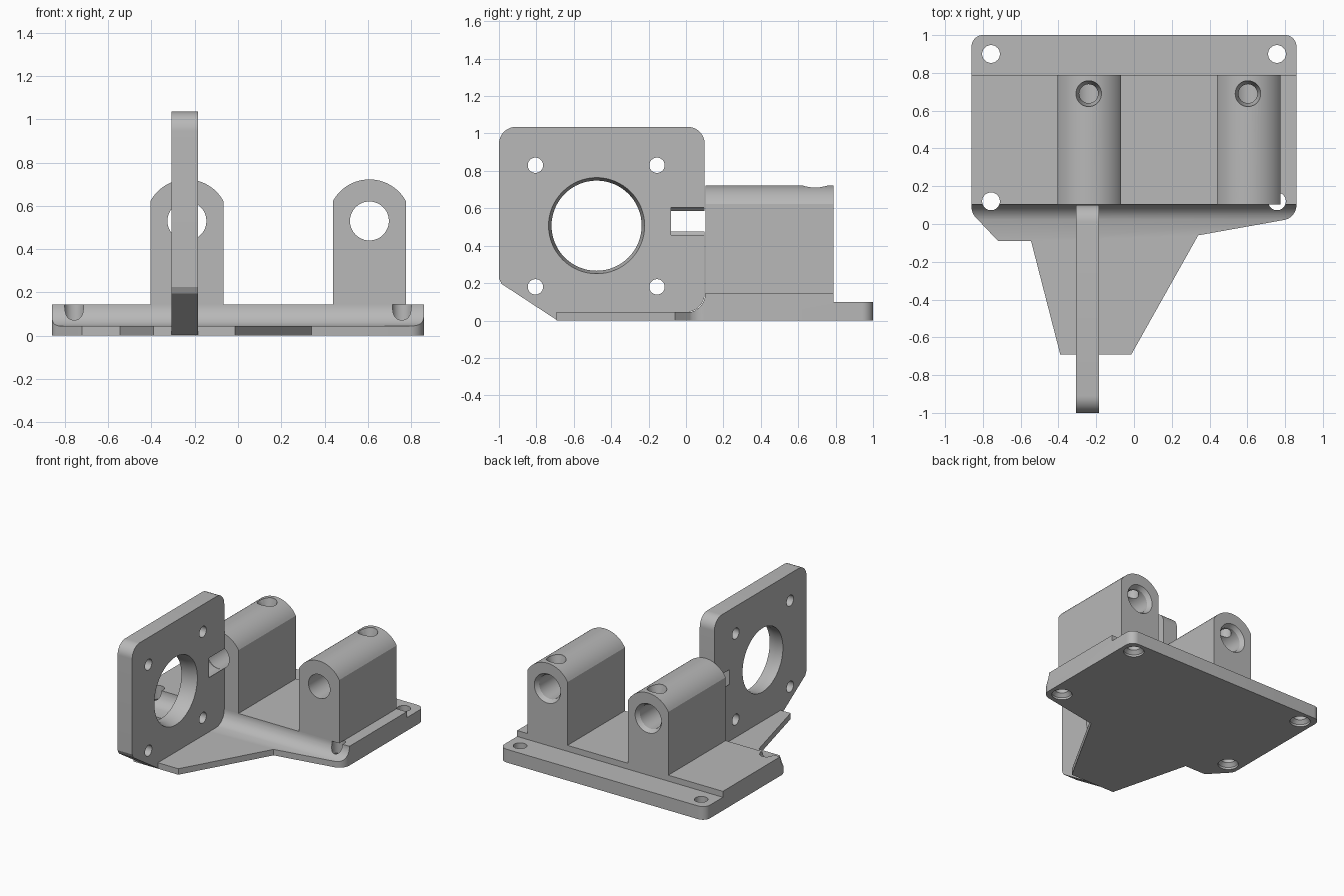
import bpy
import bmesh
from math import sin, cos, pi, radians, sqrt
from mathutils import Vector

old = bpy.data.objects.get("Cube")
if old:
    bpy.data.objects.remove(old, do_unlink=True)

grey = bpy.data.materials.new("plain grey")
grey.use_nodes = True
grey.diffuse_color = (0.48, 0.48, 0.48, 1)
grey.node_tree.nodes["Principled BSDF"].inputs["Base Color"].default_value = (0.48, 0.48, 0.48, 1)


def place(axis, u, v, t):
    return Vector({"X": (t, u, v), "Y": (u, t, v), "Z": (u, v, t)}[axis])


def arc(cx, cy, r, start, end, n=12):
    angles = [radians(start + (end - start) * i / n) for i in range(n + 1)]
    return [(cx + r * cos(a), cy + r * sin(a)) for a in angles]


def loft(name, axis, rings):
    """Solid through a list of (position along axis, outline)."""
    bm = bmesh.new()
    loops = [[bm.verts.new(place(axis, u, v, t)) for u, v in pts] for t, pts in rings]
    for a, b in zip(loops, loops[1:]):
        n = len(a)
        for i in range(n):
            j = (i + 1) % n
            bm.faces.new((a[i], a[j], b[j], b[i]))
    bm.faces.new(loops[0])
    bm.faces.new(loops[-1])
    bmesh.ops.recalc_face_normals(bm, faces=bm.faces)
    mesh = bpy.data.meshes.new(name)
    bm.to_mesh(mesh)
    bm.free()
    mesh.materials.append(grey)
    obj = bpy.data.objects.new(name, mesh)
    bpy.context.collection.objects.link(obj)
    return obj


def prism(name, axis, pts, start, end):
    return loft(name, axis, [(start, pts), (end, pts)])


def drill(axis, u, v, steps, sides=48):
    """Round cutter with a radius for each position along its axis."""
    return loft("cutter", axis, [(t, arc(u, v, r, 0, 360 - 360 / sides, sides - 1)) for t, r in steps])


def activate(obj):
    bpy.ops.object.select_all(action="DESELECT")
    obj.select_set(True)
    bpy.context.view_layer.objects.active = obj


def carve(obj, cutters):
    activate(obj)
    for cutter in cutters:
        mod = obj.modifiers.new("cut", "BOOLEAN")
        mod.operation = "DIFFERENCE"
        mod.solver = "EXACT"
        mod.object = cutter
        bpy.ops.object.modifier_apply(modifier=mod.name)
        bpy.data.objects.remove(cutter, do_unlink=True)
    bpy.ops.object.shade_smooth_by_angle(angle=radians(25))


# Shared positions
FRONT, BACK = 0.103, 0.788
DECK, FLOOR = 0.145, 0.045
ROD_Z, ROD_R = 0.53, 0.09
ROD_X = (-0.236, 0.607)

# Base plate: rounded rear corners, tapering tongue in front
outline = (arc(0.8, 0.94, 0.06, 0, 90) + arc(-0.8, 0.94, 0.06, 90, 180)
           + arc(-0.78, 0.09, 0.08, 180, 218)
           + [(-0.72, -0.09), (-0.545, -0.09), (-0.39, -0.692), (-0.015, -0.692), (0.34, -0.06)]
           + arc(0.78, 0.1, 0.08, 280, 360))
base = prism("base_plate", "Z", outline, 0, DECK)
front_relief = prism("cutter", "X", [(-1.2, FLOOR)]
                     + arc(0, DECK, FRONT, -76, 0, 16)
                     + [(FRONT, 0.4), (-1.2, 0.4)], -1.2, 1.2)
rear_step = prism("cutter", "X", [(BACK, 0.1), (1.2, 0.1), (1.2, 0.4), (BACK, 0.4)], -1.2, 1.2)
screw_holes = [drill("Z", x, y, [(-0.01, 0.072), (0.015, 0.07), (0.04, 0.047), (0.3, 0.047)])
               for x in (-0.757, 0.757) for y in (0.12, 0.9)]
carve(base, [front_relief, rear_step] + screw_holes)

# Upright motor plate: rounded corners, sloped lower front
outline = ([(-0.69, 0.002), (-0.985, 0.195), (-1, 0.225)]
           + arc(-0.91, 0.945, 0.09, 180, 90) + arc(0.01, 0.945, 0.09, 90, 0)
           + arc(0, DECK, 0.1, 0, -90) + [(0, 0.002)])
plate = prism("motor_plate", "X", outline, -0.307, -0.185)
cutters = [drill("X", -0.478, 0.507, [(-0.4, 0.241), (-0.245, 0.241), (-0.185, 0.257), (-0.1, 0.257)], 64)]
cutters += [drill("X", y, z, [(-0.4, 0.041), (-0.1, 0.041)])
            for y in (-0.805, -0.155) for z in (0.18, 0.83)]
cutters.append(drill("Y", ROD_X[0], ROD_Z, [(-0.08, ROD_R), (0.2, ROD_R)]))
carve(plate, cutters)

# Two rod holders: arched blocks with a bore and a set screw hole
half, crown = 0.168, 0.192
edge = 90 - 61
for side, x in zip(("right", "left"), ROD_X):
    outline = [(x - half, DECK), (x + half, DECK)] + arc(x, ROD_Z, crown, edge, 180 - edge, 24)
    holder = prism(side + "_rod_holder", "Y", outline, FRONT, BACK)
    bore = drill("Y", x, ROD_Z, [(0, ROD_R), (BACK - 0.03, ROD_R), (BACK, 0.11), (0.9, 0.11)])
    screw = drill("Z", x - 0.004, 0.69, [(ROD_Z, 0.05), (0.67, 0.05), (0.71, 0.068), (0.8, 0.068)])
    carve(holder, [bore, screw])
